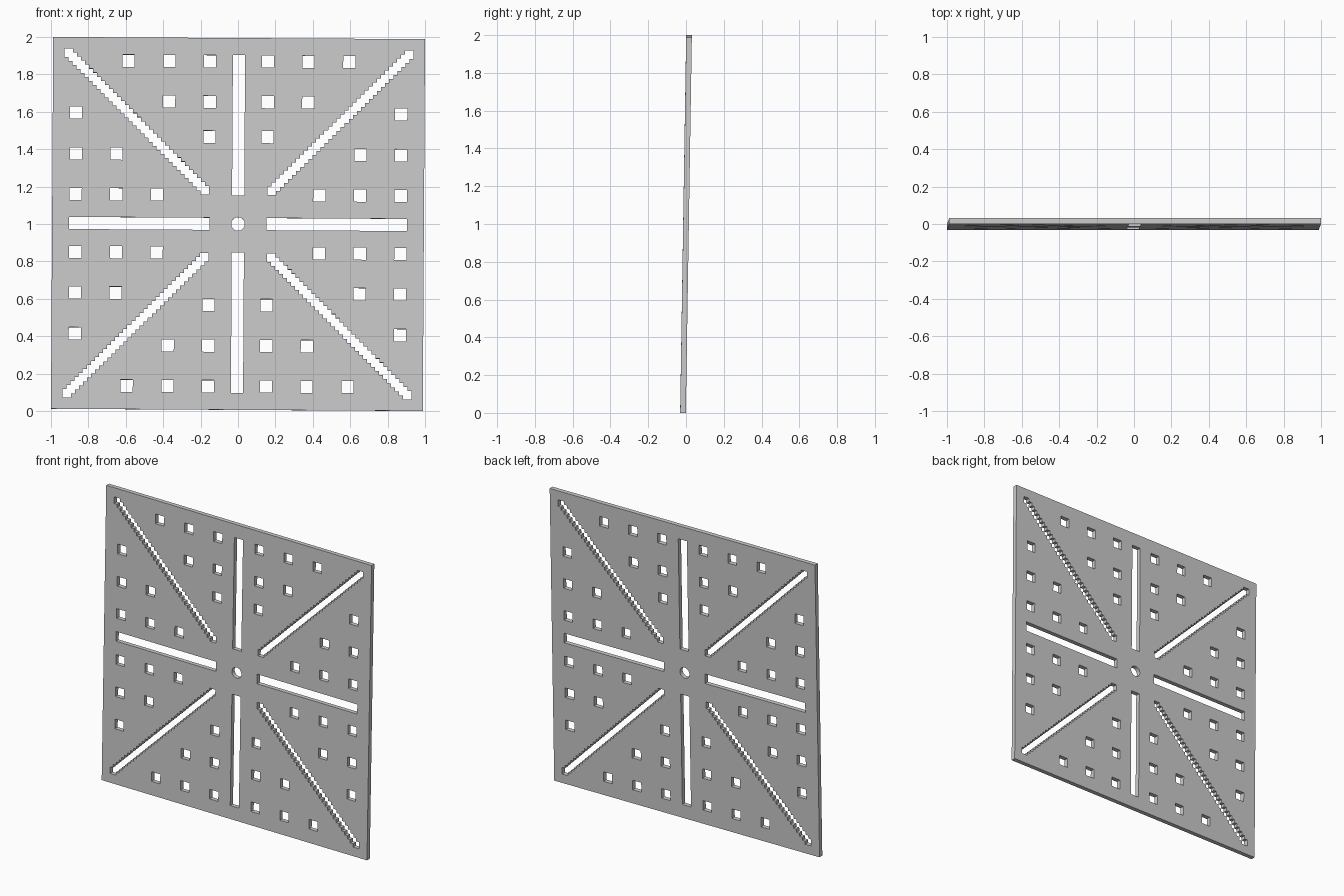
import bpy, bmesh, math
from mathutils import Matrix

if "Cube" in bpy.data.objects:
    bpy.data.objects.remove(bpy.data.objects["Cube"])

HALF, THICK = 0.994, 0.03
PITCH_OFF = (0.155, 0.372, 0.59)      # hole offsets along a side
ROWS = (0.869, 0.652, 0.434)          # hole distance from centre


def rect(x0, x1, y0, y1):
    return [(x0, y0), (x1, y0), (x1, y1), (x0, y1)]


def turn(pts, k):
    # quarter turns about the plate centre
    for _ in range(k):
        pts = [(-y, x) for x, y in pts]
    return pts


def stair_slot(a, s, d, n):
    # outline of overlapping squares stepped along the diagonal
    low = [(a + s, a)]
    for i in range(1, n + 1):
        low += [(a + s + (i - 1) * d, a + i * d), (a + s + i * d, a + i * d)]
    b = a + s + n * d
    return [(a, a)] + low + [(b, b)] + [(y, x) for x, y in reversed(low)]


# plate outline and round centre hole
outlines = [rect(-HALF, HALF, -HALF, HALF)]
outlines.append([(0.036 * math.cos(t * math.tau / 32), 0.036 * math.sin(t * math.tau / 32))
                 for t in range(32)])

# four identical quarters: straight slot, stepped diagonal slot, triangle of square holes
h = 0.0325
for k in range(4):
    outlines.append(turn(rect(-h, h, 0.153, 0.904), k))
    outlines.append(turn(stair_slot(0.157, 0.045, 0.0215, 34), k))
    for r, row in enumerate(ROWS):
        y = 0.465 if (k == 0 and r == 2) else row
        for x in PITCH_OFF[:3 - r]:
            for sx in (-x, x):
                outlines.append(turn(rect(sx - h, sx + h, y - h, y + h), k))

# filled, extruded profile
curve = bpy.data.curves.new("slotted_plate", 'CURVE')
curve.dimensions = '2D'
curve.fill_mode = 'BOTH'
curve.extrude = THICK / 2
for pts in outlines:
    sp = curve.splines.new('POLY')
    sp.points.add(len(pts) - 1)
    for p, (x, y) in zip(sp.points, pts):
        p.co = (x, y, 0, 1)
    sp.use_cyclic_u = True
plate = bpy.data.objects.new("slotted_plate", curve)
bpy.context.collection.objects.link(plate)
bpy.context.view_layer.objects.active = plate
plate.select_set(True)
bpy.ops.object.convert(target='MESH')
plate = bpy.context.view_layer.objects.active

# weld, then stand upright with the slight lean and roll
bm = bmesh.new()
bm.from_mesh(plate.data)
bmesh.ops.remove_doubles(bm, verts=bm.verts, dist=1e-5)
bmesh.ops.recalc_face_normals(bm, faces=bm.faces)
m = Matrix.Rotation(0.006, 4, 'Y') @ Matrix.Rotation(math.pi / 2 - 0.016, 4, 'X')
bm.transform(m)
low = min(v.co.z for v in bm.verts)
bm.transform(Matrix.Translation((0, 0, -low)))
for f in bm.faces:
    f.smooth = False
bm.to_mesh(plate.data)
bm.free()
